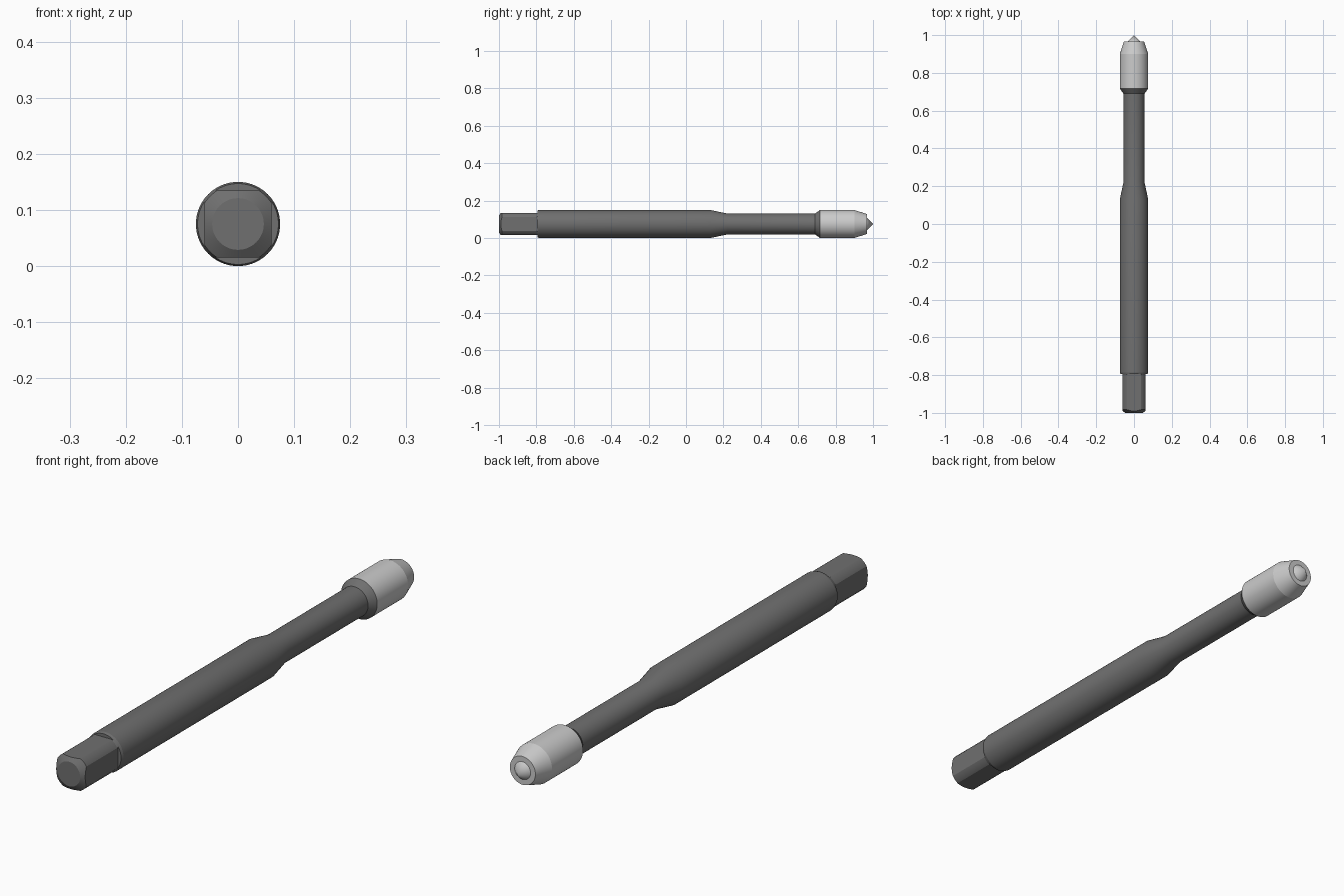
import bpy, bmesh, math
from mathutils import Matrix

if "Cube" in bpy.data.objects:
    bpy.data.objects.remove(bpy.data.objects["Cube"])

AXIS_Z = 0.075
SIDES = 96


def material(name, grey):
    m = bpy.data.materials.new(name)
    m.diffuse_color = (grey, grey, grey, 1)
    m.use_nodes = True
    m.node_tree.nodes["Principled BSDF"].inputs["Base Color"].default_value = m.diffuse_color
    return m


def finish(name, bm, mat=None):
    bmesh.ops.recalc_face_normals(bm, faces=bm.faces)
    me = bpy.data.meshes.new(name)
    bm.to_mesh(me)
    bm.free()
    ob = bpy.data.objects.new(name, me)
    bpy.context.collection.objects.link(ob)
    if mat:
        me.materials.append(mat)
    return ob


def revolve(name, profile, mat):
    """Spin (y, radius) points around the long axis; radius 0 closes to a tip."""
    bm = bmesh.new()
    rings = []
    for y, r in profile:
        if r == 0:
            rings.append([bm.verts.new((0, y, AXIS_Z))] * SIDES)
            continue
        angles = [math.tau * i / SIDES for i in range(SIDES)]
        rings.append([bm.verts.new((r * math.cos(a), y, AXIS_Z + r * math.sin(a))) for a in angles])
    for a, b in zip(rings, rings[1:]):
        for i in range(SIDES):
            j = (i + 1) % SIDES
            quad = [a[i], a[j], b[j], b[i]]
            bm.faces.new(list(dict.fromkeys(quad)))
    for ring in (rings[0], rings[-1]):
        if ring[0] is not ring[1]:
            bm.faces.new(ring)
    return finish(name, bm, mat)


def smooth(ob):
    bpy.ops.object.select_all(action='DESELECT')
    ob.select_set(True)
    bpy.context.view_layer.objects.active = ob
    bpy.ops.object.shade_smooth_by_angle(angle=math.radians(12))


dark = material("dark_steel", 0.16)
bright = material("bright_steel", 0.55)

# Shank: square-drive blank, main body, taper, neck and flare
shank = revolve("shank", [(-1, 0.046), (-0.983, 0.0705), (-0.80, 0.0705), (-0.785, 0.075),
                          (0.13, 0.075), (0.22, 0.056), (0.69, 0.056), (0.717, 0.075)], dark)

# Four drive flats cut at the back end
bm = bmesh.new()
for k in range(4):
    turn = Matrix.Rotation(k * math.pi / 2, 4, 'Y')
    place = Matrix.Translation((0, -0.9475, 0.11)) @ Matrix.Diagonal((0.2, 0.305, 0.1, 1))
    bmesh.ops.create_cube(bm, size=1, matrix=Matrix.Translation((0, 0, AXIS_Z)) @ turn @ place)
cutter = finish("flat_cutter", bm)
cutter.hide_render = True
mod = shank.modifiers.new("drive_flats", 'BOOLEAN')
mod.operation = 'DIFFERENCE'
mod.solver = 'EXACT'
mod.use_self = True
mod.object = cutter
bpy.context.view_layer.objects.active = shank
bpy.ops.object.modifier_apply(modifier=mod.name)
bpy.data.objects.remove(cutter)
smooth(shank)

# Cutting head with chamfered lead and pointed centre
head = revolve("cutting_head", [(0.717, 0.075), (0.90, 0.075), (0.967, 0.053),
                                (0.967, 0.033), (1.0, 0)], bright)
smooth(head)
